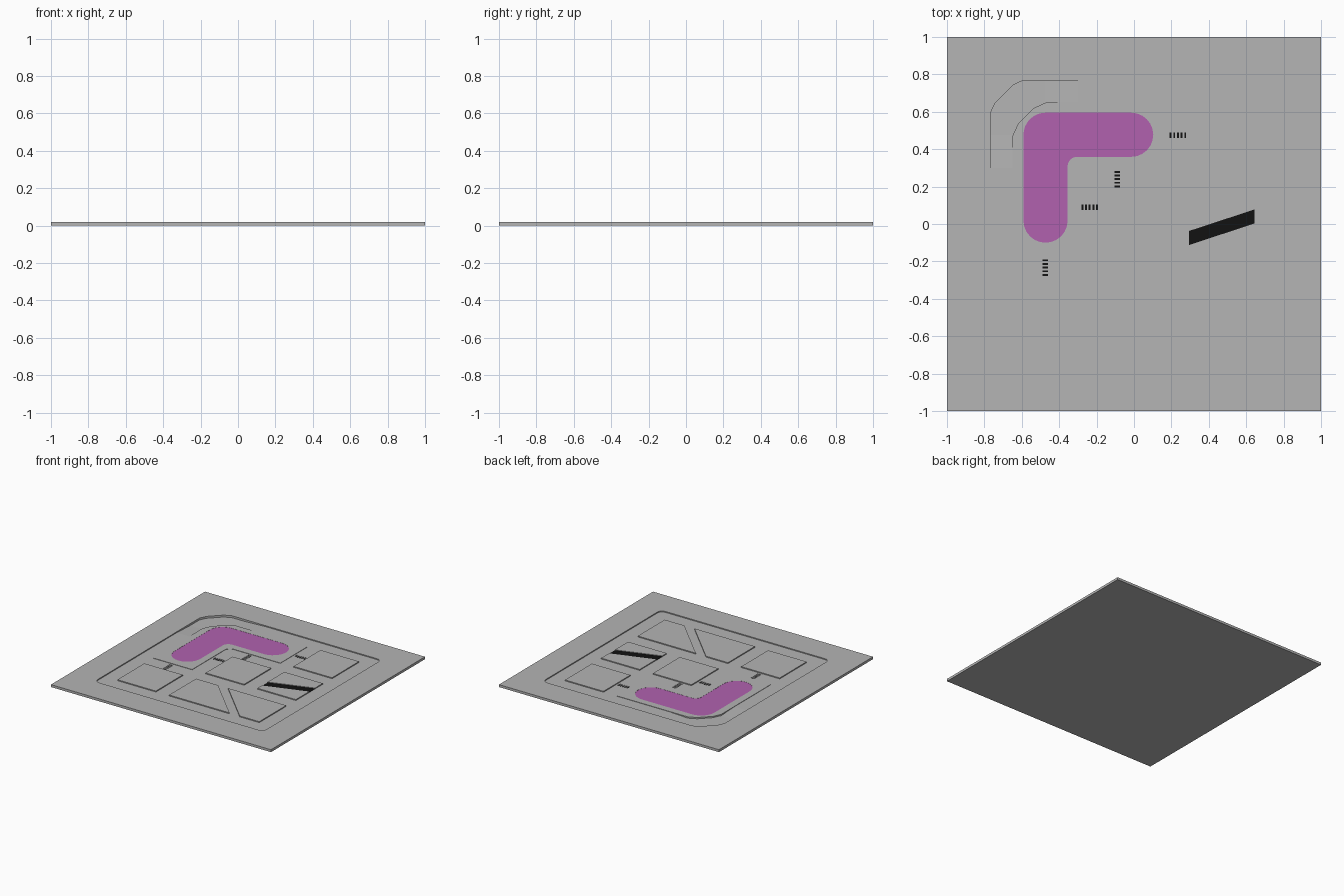
import bpy, bmesh, math

if "Cube" in bpy.data.objects:
    bpy.data.objects.remove(bpy.data.objects["Cube"])

def material(name, r, g, b):
    m = bpy.data.materials.new(name)
    m.diffuse_color = (r, g, b, 1)
    m.use_nodes = True
    m.node_tree.nodes["Principled BSDF"].inputs["Base Color"].default_value = m.diffuse_color
    return m

GREY = material("concrete_grey", 0.46, 0.46, 0.46)
PINK = material("pond_purple", 0.44, 0.12, 0.43)
BLACK = material("drain_black", 0.006, 0.006, 0.006)

BASE, ROAD, LAWN, TOP = 0.004, 0.012, 0.015, 0.02

def plate(name, loops, z0, z1, mat):
    """Extruded flat outline; further loops become holes."""
    cu = bpy.data.curves.new(name, 'CURVE')
    cu.dimensions = '2D'
    cu.fill_mode = 'BOTH'
    cu.extrude = (z1 - z0) / 2
    for pts in loops:
        s = cu.splines.new('POLY')
        s.points.add(len(pts) - 1)
        for p, (x, y) in zip(s.points, pts):
            p.co = (x, y, 0, 1)
        s.use_cyclic_u = True
    tmp = bpy.data.objects.new(name + "_curve", cu)
    bpy.context.collection.objects.link(tmp)
    dg = bpy.context.evaluated_depsgraph_get()
    me = bpy.data.meshes.new_from_object(tmp.evaluated_get(dg))
    bpy.data.objects.remove(tmp)
    bm = bmesh.new()
    bm.from_mesh(me)
    bmesh.ops.remove_doubles(bm, verts=bm.verts, dist=1e-5)
    bmesh.ops.translate(bm, verts=bm.verts, vec=(0, 0, (z0 + z1) / 2))
    bmesh.ops.recalc_face_normals(bm, faces=bm.faces)
    for f in bm.faces:
        f.smooth = False
        f.material_index = 0
    bm.to_mesh(me)
    bm.free()
    me.materials.clear()
    me.materials.append(mat)
    ob = bpy.data.objects.new(name, me)
    bpy.context.collection.objects.link(ob)
    return ob

def rect(x0, x1, y0, y1):
    return [(x0, y0), (x1, y0), (x1, y1), (x0, y1)]

def arc(cx, cy, r, a0, a1, n=8):
    return [(cx + r * math.cos(math.radians(a0 + (a1 - a0) * i / n)),
             cy + r * math.sin(math.radians(a0 + (a1 - a0) * i / n))) for i in range(n + 1)]

# Outlines: inner edge of the outer pavement, and the faceted corner bend
E = 0.725
rounded = (arc(-E, -E, 0.042, 180, 270, 4) + arc(E, -E, 0.042, 270, 360, 4)
           + arc(E, E, 0.042, 0, 90, 4))
outer_bend = [(-0.595, 0.767), (-0.65, 0.74), (-0.74, 0.65), (-0.767, 0.595)]
inner_bend = [(-0.47, 0.65), (-0.535, 0.62), (-0.62, 0.535), (-0.65, 0.47)]

# Ground slab and raised outer pavement
plate("ground_slab", [rect(-1, 1, -1, 1)], 0, BASE, GREY)
plate("outer_pavement", [rect(-1, 1, -1, 1), rounded + outer_bend], BASE, TOP, GREY)

# Drains: five slots each, cut through the road
slots = []
for cx, cy, along_x in [(0.235, 0.475, True), (-0.237, 0.09, True),
                        (-0.09, 0.24, False), (-0.474, -0.233, False)]:
    for i in range(5):
        d = (i - 2) * 0.0195
        if along_x:
            slots.append(rect(cx + d - 0.005, cx + d + 0.005, cy - 0.015, cy + 0.015))
        else:
            slots.append(rect(cx - 0.015, cx + 0.015, cy + d - 0.005, cy + d + 0.005))
for s in slots:
    plate("drain_slot", [s], BASE, BASE + 0.003, BLACK)

# Road surface, leaving the sunken corner open
R = 0.30
road = rounded + [(-R, 0.767), (-R, 0.65)] + inner_bend + [(-0.65, R), (-0.767, R)]
plate("road", [road] + slots, BASE, ROAD, GREY)

# Ramps down into the sunken corner
def ramp(name, swap):
    bm = bmesh.new()
    prof = [(R, BASE), (R, ROAD), (0.475, BASE)]
    ends = []
    for w in (0.65, 0.767):
        ends.append([bm.verts.new((-t, w, z) if swap else (-w, t, z)) for t, z in prof])
    a, b = ends
    bm.faces.new(a)
    bm.faces.new(b)
    for i in range(3):
        j = (i + 1) % 3
        bm.faces.new((a[i], a[j], b[j], b[i]))
    bmesh.ops.recalc_face_normals(bm, faces=bm.faces)
    me = bpy.data.meshes.new(name)
    bm.to_mesh(me)
    bm.free()
    me.materials.append(GREY)
    bpy.context.collection.objects.link(bpy.data.objects.new(name, me))

ramp("side_ramp", False)
ramp("back_ramp", True)

# City blocks
a, b, c, d = -0.645, -0.295, -0.175, 0.175
p, q = 0.295, 0.645
blocks = {
    "corner_block": rect(a, b, a, b),
    "centre_block": rect(c, d, -0.17, 0.18),
    "back_block": rect(p, q, 0.30, 0.65),
    "wide_block_left": [(c, a), (0.375, a), (0.025, b), (c, b)],
    "wide_block_right": [(0.467, a), (q, a), (q, b), (0.117, b)],
    "split_block_front": [(p, -0.17), (q, -0.17), (q, 0.003), (p, -0.112)],
    "split_block_back": [(p, -0.037), (q, 0.078), (q, 0.18), (p, 0.18)],
}
for name, pts in blocks.items():
    plate(name, [pts], ROAD, TOP, GREY)

# Dark channel across the split block
plate("black_channel", [[(p, -0.112), (q, 0.003), (q, 0.078), (p, -0.037)]],
      ROAD, ROAD + 0.004, BLACK)

# L-shaped park with a rounded pond let into it
pond = (arc(-0.473, 0.018, 0.118, 180, 360, 12) + arc(-0.305, 0.309, 0.05, 180, 90, 6)
        + arc(-0.015, 0.477, 0.118, -90, 90, 12) + arc(-0.473, 0.477, 0.118, 90, 180, 8))
park = ([(-0.65, -0.17), (-0.298, -0.17)] + arc(-0.248, 0.25, 0.05, 180, 90, 6)
        + [(d, 0.30), (d, 0.65)] + inner_bend)
plate("park", [park, pond], ROAD, LAWN, GREY)
plate("pond", [pond], ROAD, LAWN - 0.001, PINK)
